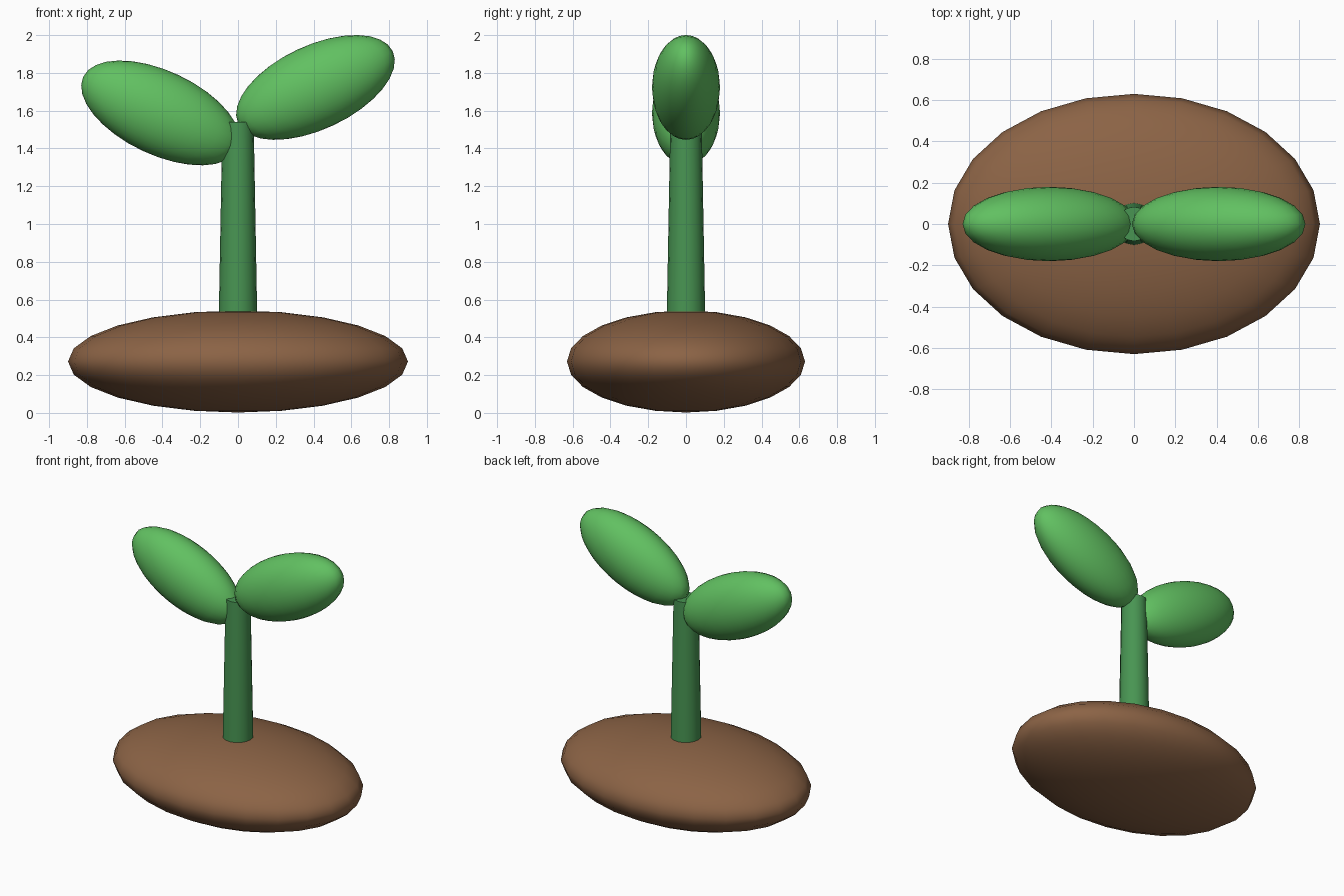
import bpy, math

if "Cube" in bpy.data.objects:
    bpy.data.objects.remove(bpy.data.objects["Cube"])


def material(name, color):
    m = bpy.data.materials.new(name)
    m.diffuse_color = (*color, 1)
    m.use_nodes = True
    m.node_tree.nodes["Principled BSDF"].inputs["Base Color"].default_value = m.diffuse_color
    return m


SOIL = material("soil_brown", (0.26, 0.125, 0.06))
STEM = material("stem_green", (0.065, 0.30, 0.085))
LEAF = material("leaf_green", (0.12, 0.53, 0.12))


def finish(name, mat):
    ob = bpy.context.object
    ob.name = name
    ob.data.materials.append(mat)
    bpy.ops.object.shade_smooth_by_angle(angle=math.radians(40))
    return ob


def ellipsoid(name, loc, radii, tilt, mat, segments, rings):
    bpy.ops.mesh.primitive_uv_sphere_add(segments=segments, ring_count=rings, radius=1,
                                         location=loc, rotation=(0, tilt, 0))
    bpy.context.object.scale = radii
    return finish(name, mat)


# flattened soil mound
ellipsoid("soil_mound", (0, 0, 0.272), (0.9, 0.63, 0.27), 0, SOIL, 24, 12)

# tapered stem, rooted inside the mound
z0, z1 = 0.44, 1.54
bpy.ops.mesh.primitive_cone_add(vertices=16, radius1=0.103, radius2=0.083,
                                depth=z1 - z0, location=(0, 0, (z0 + z1) / 2))
finish("stem", STEM)

# two leaves tilted upward and outward, the left one lower
for name, side, z in (("right_leaf", 1, 1.723), ("left_leaf", -1, 1.588)):
    ellipsoid(name, (0.41 * side, 0, z), (0.452, 0.18, 0.222),
              -side * math.radians(25), LEAF, 24, 16)
